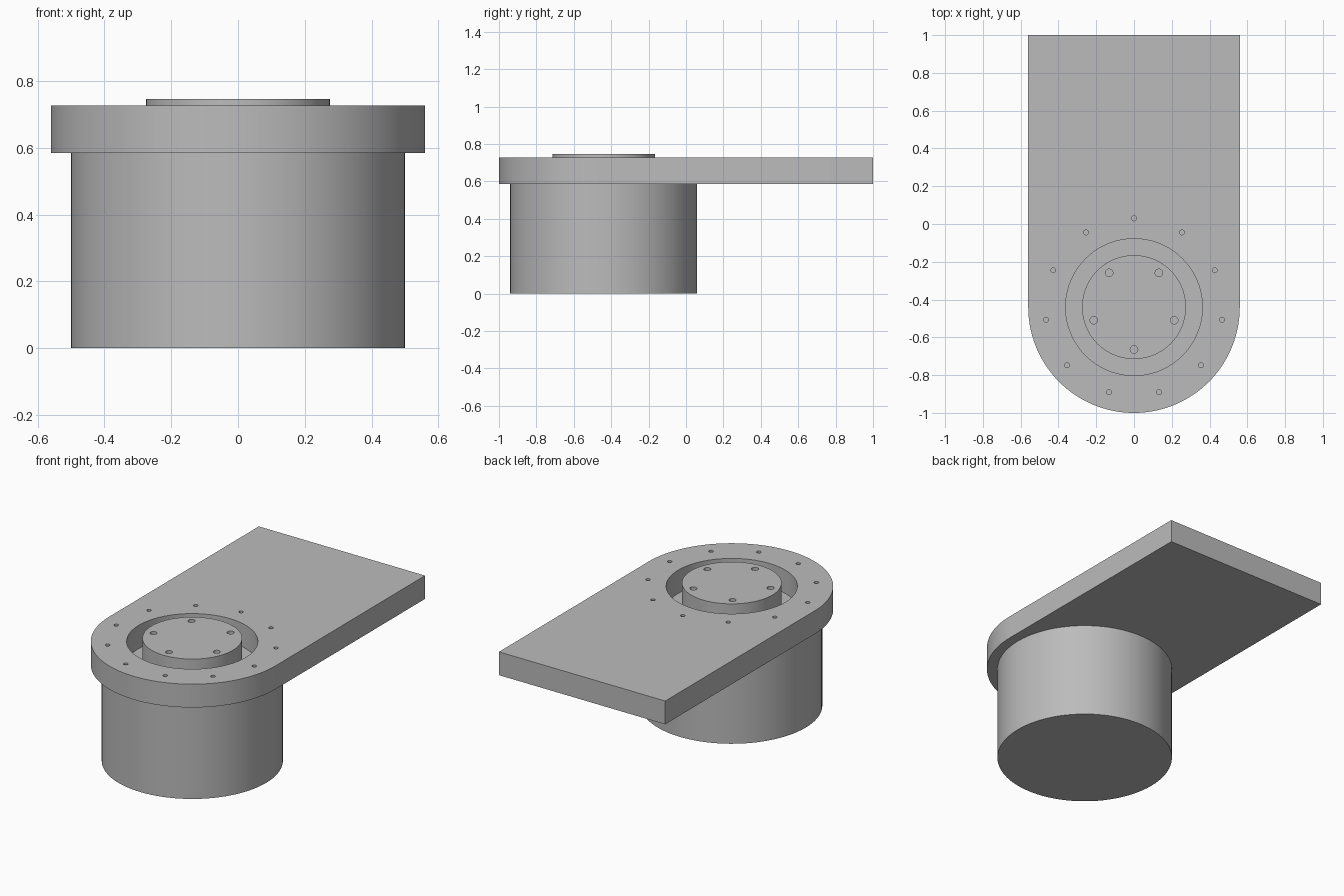
import bpy, bmesh
from math import sin, cos, pi, radians
from mathutils import Matrix, Vector

old = bpy.data.objects.get("Cube")
if old:
    bpy.data.objects.remove(old, do_unlink=True)

AXIS_Y = -0.44                       # shared axis of motor, hub and rounded end
PLATE_R, PLATE_LOW, PLATE_TOP = 0.56, 0.585, 0.727
HUB_TOP = 0.747

metal = bpy.data.materials.new("machined_grey")
metal.use_nodes = True
grey = (0.5, 0.5, 0.5, 1)
metal.diffuse_color = grey
metal.node_tree.nodes["Principled BSDF"].inputs["Base Color"].default_value = grey


def make_object(name, bm):
    bmesh.ops.recalc_face_normals(bm, faces=bm.faces)
    mesh = bpy.data.meshes.new(name)
    bm.to_mesh(mesh)
    bm.free()
    mesh.materials.append(metal)
    obj = bpy.data.objects.new(name, mesh)
    bpy.context.collection.objects.link(obj)
    return obj


def add_cylinder(bm, x, y, r, low, high, sides):
    bmesh.ops.create_cone(bm, cap_ends=True, segments=sides, radius1=r, radius2=r,
                          depth=high - low,
                          matrix=Matrix.Translation((x, y, (low + high) / 2)))


def ring_of_holes(bm, count, start, ring_r, hole_r, low, high):
    for i in range(count):
        a = radians(start) + 2 * pi * i / count
        add_cylinder(bm, ring_r * cos(a), AXIS_Y + ring_r * sin(a), hole_r, low, high, 24)


def cut(obj, bm):
    cutter = make_object(obj.name + "_cutter", bm)
    cutter.hide_render = True
    mod = obj.modifiers.new("holes", 'BOOLEAN')
    mod.operation = 'DIFFERENCE'
    mod.solver = 'EXACT'
    mod.object = cutter
    select(obj)
    bpy.ops.object.modifier_apply(modifier=mod.name)
    bpy.data.objects.remove(cutter, do_unlink=True)


def select(obj):
    bpy.ops.object.select_all(action='DESELECT')
    obj.select_set(True)
    bpy.context.view_layer.objects.active = obj


# Motor body
bm = bmesh.new()
add_cylinder(bm, 0, AXIS_Y, 0.5, 0, PLATE_LOW, 96)
motor = make_object("motor_body", bm)

# Mounting plate: square back, half-round front
bm = bmesh.new()
outline = [(PLATE_R, 1), (-PLATE_R, 1)]
for i in range(65):
    a = pi + pi * i / 64
    outline.append((PLATE_R * cos(a), AXIS_Y + PLATE_R * sin(a)))
face = bm.faces.new([bm.verts.new((x, y, PLATE_LOW)) for x, y in outline])
lifted = bmesh.ops.extrude_face_region(bm, geom=[face], use_keep_orig=True)["geom"]
bmesh.ops.translate(bm, vec=Vector((0, 0, PLATE_TOP - PLATE_LOW)),
                    verts=[v for v in lifted if isinstance(v, bmesh.types.BMVert)])
plate = make_object("mounting_plate", bm)

# Central opening and screw holes through the plate
bm = bmesh.new()
add_cylinder(bm, 0, AXIS_Y, 0.362, PLATE_LOW - 0.1, PLATE_TOP + 0.1, 96)
ring_of_holes(bm, 11, 90, 0.47, 0.013, PLATE_LOW - 0.1, PLATE_TOP + 0.1)
cut(plate, bm)

# Output hub with blind bolt holes
bm = bmesh.new()
add_cylinder(bm, 0, AXIS_Y, 0.275, PLATE_LOW, HUB_TOP, 96)
hub = make_object("output_hub", bm)
bm = bmesh.new()
ring_of_holes(bm, 5, -90, 0.224, 0.02, HUB_TOP - 0.1, HUB_TOP + 0.1)
cut(hub, bm)

for obj in (motor, plate, hub):
    select(obj)
    bpy.ops.object.shade_smooth_by_angle(angle=radians(30))
